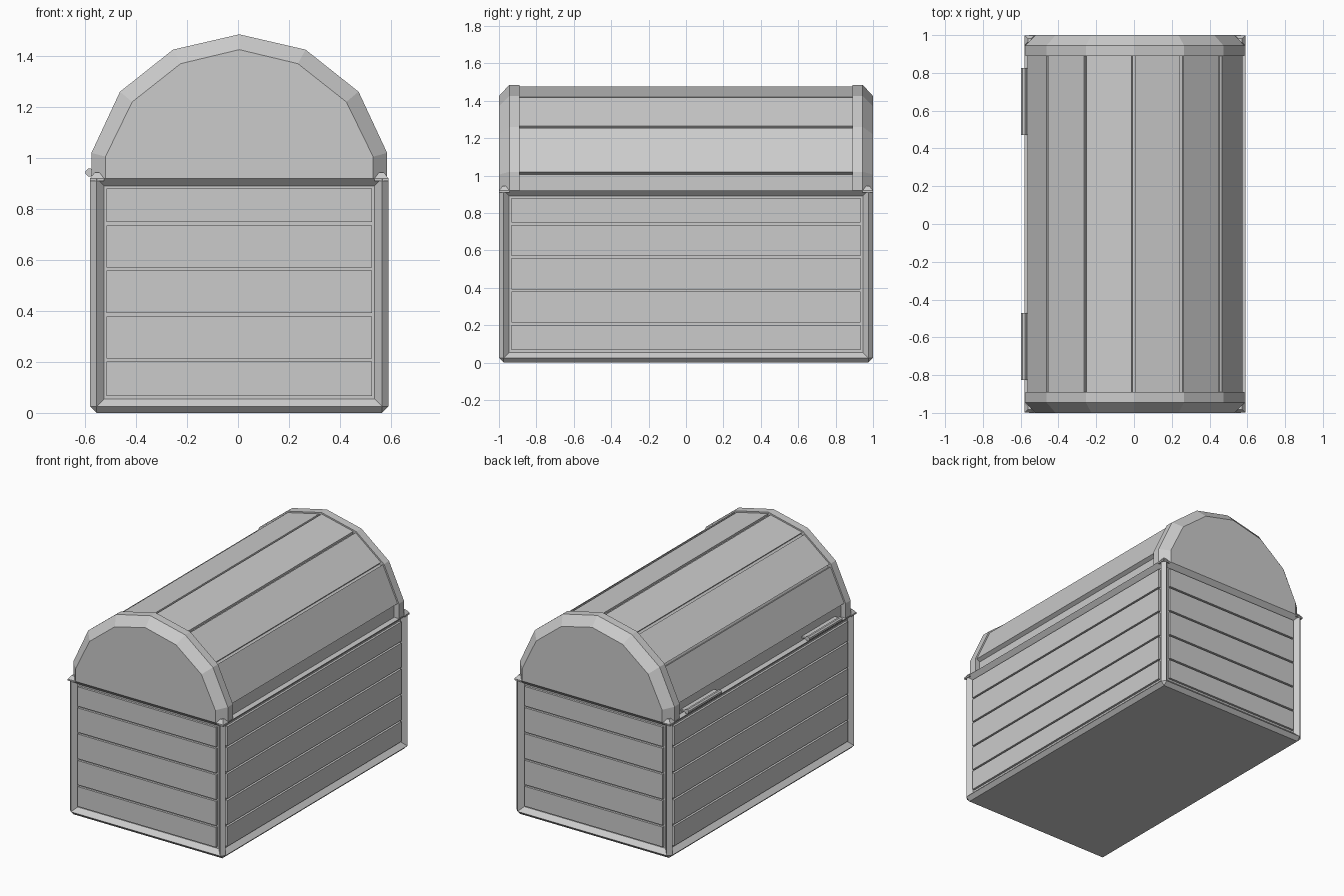
import bpy, bmesh, math
from mathutils import Vector

if "Cube" in bpy.data.objects:
    bpy.data.objects.remove(bpy.data.objects["Cube"])

CX, HW, TOP = 0.005, 0.585, 0.92


def finish(name, bm):
    bmesh.ops.recalc_face_normals(bm, faces=bm.faces)
    me = bpy.data.meshes.new(name)
    bm.to_mesh(me)
    bm.free()
    ob = bpy.data.objects.new(name, me)
    bpy.context.collection.objects.link(ob)
    return ob


def loft(bm, loops):
    rings = [[bm.verts.new(p) for p in lp] for lp in loops]
    n = len(rings[0])
    for a, b in zip(rings, rings[1:]):
        for i in range(n):
            bm.faces.new((a[i], a[(i + 1) % n], b[(i + 1) % n], b[i]))
    bm.faces.new(rings[0])
    bm.faces.new(rings[-1])


def box(bm, lo, hi):
    loft(bm, [[(lo[0], lo[1], z), (hi[0], lo[1], z), (hi[0], hi[1], z), (lo[0], hi[1], z)]
              for z in (lo[2], hi[2])])


# chest body: chamfered box with recessed side panels
bm = bmesh.new()
box(bm, (CX - HW, -1, 0), (CX + HW, 1, TOP))
edges = [e for e in bm.edges if min(v.co.z for v in e.verts) < 0.01]
bmesh.ops.bevel(bm, geom=edges, offset=0.025, segments=1, affect='EDGES')
bmesh.ops.recalc_face_normals(bm, faces=bm.faces)
sides = [f for f in bm.faces if max(abs(f.normal.x), abs(f.normal.y)) > 0.99 and f.calc_area() > 0.3]
bmesh.ops.inset_individual(bm, faces=sides, thickness=0.042, depth=-0.03)
finish("chest_body", bm)

# horizontal planks inside the four panels
bm = bmesh.new()
cuts = [0.067, 0.208, 0.385, 0.565, 0.742, 0.88]
for i, (a, b) in enumerate(zip(cuts, cuts[1:])):
    z0 = a + (0.006 if i else 0)
    z1 = b - (0.006 if i < 4 else 0)
    for s in (-1, 1):
        ys = sorted((s * 0.95, s * 0.985))
        box(bm, (CX - 0.52, ys[0], z0), (CX + 0.52, ys[1], z1))
        xs = sorted((CX + s * (HW - 0.05), CX + s * (HW - 0.015)))
        box(bm, (xs[0], -0.932, z0), (xs[1], 0.932, z1))
finish("body_planks", bm)

# post caps at the four corners
bm = bmesh.new()
for sx in (-1, 1):
    for sy in (-1, 1):
        loops = []
        for z, h in ((TOP - 0.01, 0.027), (TOP, 0.027), (TOP + 0.024, 0.009)):
            x, y = CX + sx * (HW - 0.027), sy * 0.972
            loops.append([(x - h, y - h, z), (x + h, y - h, z), (x + h, y + h, z), (x - h, y + h, z)])
        loft(bm, loops)
finish("corner_caps", bm)

# lid profiles
half = [(0.58, TOP), (0.58, 1.02), (0.468, 1.26), (0.26, 1.425)]
outer = [(-x, z) for x, z in half] + [(0, 1.485)] + half[::-1]
half_in = [(0.525, TOP), (0.525, 1.005), (0.42, 1.22), (0.23, 1.37)]
inner = [(-x, z) for x, z in half_in] + [(0, 1.425)] + half_in[::-1]

# lid end arches with chamfered rims
for s, name in ((-1, "lid_front_arch"), (1, "lid_back_arch")):
    bm = bmesh.new()
    loft(bm, [[(CX + x, s * y, z) for x, z in prof]
              for prof, y in ((inner, 1.0), (outer, 0.945), (outer, 0.89))])
    finish(name, bm)

# lid barrel with a groove beside each slat edge
centre = Vector((0, 0.95))
pts = []
for x, z in outer:
    p = Vector((x, z))
    pts.append(p - (p - centre).normalized() * 0.01)
prof = [Vector((-0.545, TOP)), Vector((-0.545, 1.005))]
arc = pts[1:-1]
for i, (a, b) in enumerate(zip(arc, arc[1:])):
    d = (b - a).normalized()
    n = Vector((-d.y, d.x))
    g = b - d * 0.018
    prof += [a, g]
    if i < len(arc) - 2:
        prof += [g - n * 0.018, b - n * 0.018]
    else:
        prof.append(b)
prof += [Vector((0.545, 1.005)), Vector((0.545, TOP))]
bm = bmesh.new()
loft(bm, [[(CX + p.x, y, p.y) for p in prof] for y in (-0.9, 0.9)])
finish("lid_slats", bm)

# two hinge barrels on the left side
bm = bmesh.new()
for s in (-1, 1):
    loft(bm, [[(-0.583 + 0.016 * math.cos(k * math.pi / 4 + math.pi / 8),
                s * y, 0.943 + 0.016 * math.sin(k * math.pi / 4 + math.pi / 8))
               for k in range(8)] for y in (0.47, 0.825)])
    ys = sorted((s * 0.47, s * 0.825))
    box(bm, (-0.58, ys[0], 0.938), (-0.53, ys[1], 0.948))
finish("hinges", bm)
